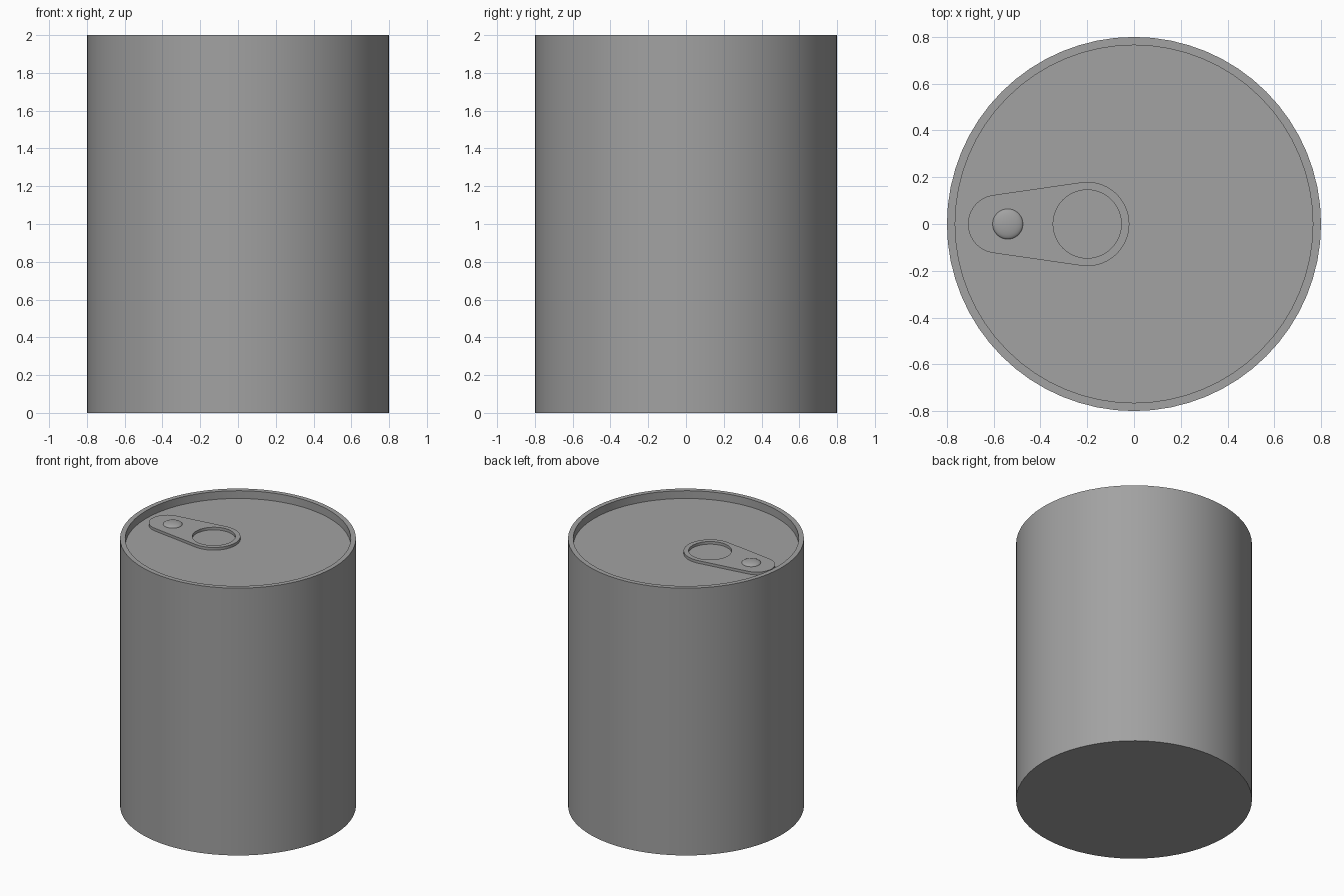
import bpy, bmesh, math

if "Cube" in bpy.data.objects:
    bpy.data.objects.remove(bpy.data.objects["Cube"])

metal = bpy.data.materials.new("grey metal")
metal.diffuse_color = (0.36, 0.36, 0.36, 1)
metal.use_nodes = True
metal.node_tree.nodes["Principled BSDF"].inputs["Base Color"].default_value = metal.diffuse_color

R, RIM, H, LID = 0.8, 0.765, 2.0, 1.942   # outer radius, rim radius, height, lid level
TAB = 0.02                                # pull tab thickness


def make(name, bm):
    bmesh.ops.recalc_face_normals(bm, faces=bm.faces)
    mesh = bpy.data.meshes.new(name)
    bm.to_mesh(mesh)
    bm.free()
    mesh.materials.append(metal)
    ob = bpy.data.objects.new(name, mesh)
    bpy.context.collection.objects.link(ob)
    bpy.ops.object.select_all(action='DESELECT')
    ob.select_set(True)
    bpy.context.view_layer.objects.active = ob
    bpy.ops.object.shade_smooth_by_angle(angle=math.radians(35))
    return ob


def arc(cx, r, a0, a1, n):
    angles = [a0 + (a1 - a0) * i / n for i in range(n + 1)]
    return [(cx + r * math.cos(a), r * math.sin(a)) for a in angles]


def bridge(bm, a, b):
    n = len(a)
    for i in range(n):
        j = (i + 1) % n
        bm.faces.new((a[i], a[j], b[j], b[i]))


# Can body: closed base, wall, flat rim and recessed lid
bm = bmesh.new()
rings = []
for r, z in [(R, 0), (R, H), (RIM, H), (RIM, LID)]:
    pts = arc(0, r, 0, 2 * math.pi, 64)[:-1]
    rings.append([bm.verts.new((x, y, z)) for x, y in pts])
for lower, upper in zip(rings, rings[1:]):
    bridge(bm, lower, upper)
bm.faces.new(rings[0])
bm.faces.new(rings[-1])
make("can_body", bm)

# Pull tab: tapered rounded outline around a round finger hole
big_x, big_r, small_x, small_r, hole_r = -0.2, 0.18, -0.585, 0.125, 0.146
t = math.acos((big_r - small_r) / (big_x - small_x))
t = math.pi - t                           # angle of the tangent points
outline = arc(big_x, big_r, -t, t, 32) + arc(small_x, small_r, t, 2 * math.pi - t, 24)
hole = arc(big_x, hole_r, 0, 2 * math.pi, 48)[:-1]
bm = bmesh.new()
loops = {}
for key, pts in (("outer", outline), ("hole", hole)):
    for z in (LID, LID + TAB):
        loops[key, z] = [bm.verts.new((x, y, z)) for x, y in pts]
    bridge(bm, loops[key, LID], loops[key, LID + TAB])
for z in (LID, LID + TAB):
    edges = []
    for key in ("outer", "hole"):
        vs = loops[key, z]
        edges += [bm.edges.get((vs[i - 1], vs[i])) for i in range(len(vs))]
    bmesh.ops.triangle_fill(bm, edges=edges, use_beauty=True)
make("pull_tab", bm)

# Rivet: low dome on the narrow end of the tab
bm = bmesh.new()
bmesh.ops.create_uvsphere(bm, u_segments=32, v_segments=16, radius=1)
bmesh.ops.scale(bm, vec=(0.065, 0.065, 0.018), verts=bm.verts)
bmesh.ops.translate(bm, vec=(-0.54, 0, LID + TAB), verts=bm.verts)
make("rivet", bm)
